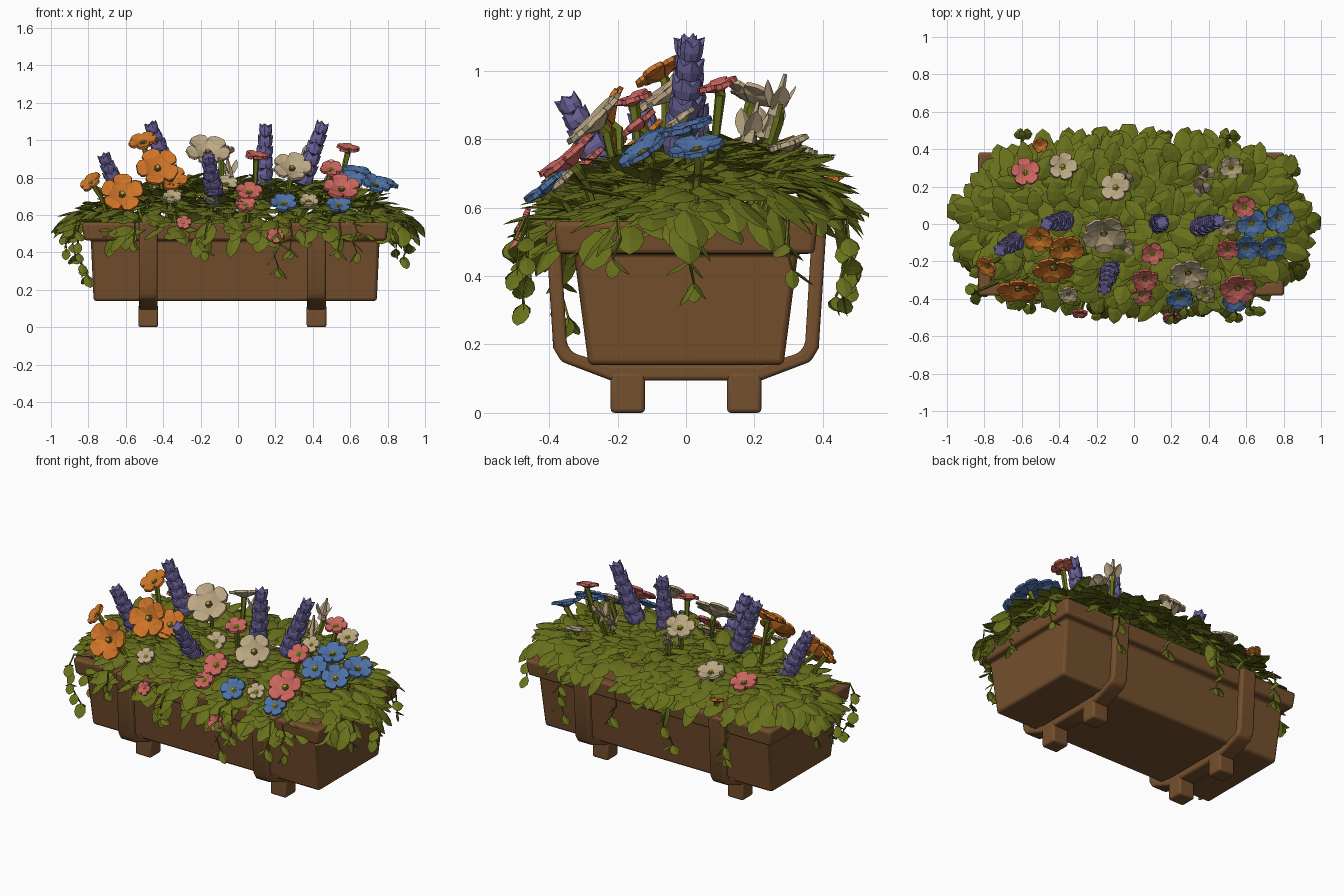
import bpy, bmesh, math, random
from mathutils import Vector, Matrix

if "Cube" in bpy.data.objects:
    bpy.data.objects.remove(bpy.data.objects["Cube"])
random.seed(7)
R = random.uniform
V = Vector
CX = -0.015

def mat(name, c):
    m = bpy.data.materials.new(name)
    m.diffuse_color = (*c, 1)
    m.use_nodes = True
    m.node_tree.nodes["Principled BSDF"].inputs["Base Color"].default_value = m.diffuse_color
    return m

M = {
    'brown': mat('brown wood', (0.178, 0.080, 0.026)),
    'green': mat('leaf green', (0.138, 0.162, 0.011)),
    'orange': mat('orange petal', (0.62, 0.175, 0.02)),
    'purple': mat('purple petal', (0.145, 0.12, 0.31)),
    'cream': mat('cream petal', (0.50, 0.39, 0.23)),
    'pink': mat('pink petal', (0.59, 0.13, 0.11)),
    'blue': mat('blue petal', (0.075, 0.165, 0.38)),
    'yellow': mat('yellow centre', (0.50, 0.27, 0.06)),
}

def finish(bm, name, col, bevel=0, solid=0, recalc=True):
    if recalc:
        bmesh.ops.recalc_face_normals(bm, faces=bm.faces)
    me = bpy.data.meshes.new(name)
    bm.to_mesh(me)
    bm.free()
    ob = bpy.data.objects.new(name, me)
    bpy.context.collection.objects.link(ob)
    me.materials.append(M[col])
    if solid:
        s = ob.modifiers.new('solid', 'SOLIDIFY')
        s.thickness, s.offset = solid, 0
    if bevel:
        b = ob.modifiers.new('bevel', 'BEVEL')
        b.width, b.segments = bevel, 3
        bpy.ops.object.select_all(action='DESELECT')
        ob.select_set(True)
        bpy.context.view_layer.objects.active = ob
        bpy.ops.object.shade_smooth_by_angle(angle=math.radians(60))
    return ob

def loft(bm, rings):
    vs = [[bm.verts.new(p) for p in r] for r in rings]
    n = len(vs[0])
    for a, b in zip(vs, vs[1:]):
        for i in range(n):
            bm.faces.new((a[i], a[(i + 1) % n], b[(i + 1) % n], b[i]))
    bm.faces.new(vs[0][::-1])
    bm.faces.new(vs[-1])

def tube(bm, pts, r0, r1, n=5):
    rings = []
    for i, p in enumerate(pts):
        d = pts[min(i + 1, len(pts) - 1)] - pts[max(i - 1, 0)]
        q = d.to_track_quat('Z', 'Y')
        r = r0 + (r1 - r0) * i / (len(pts) - 1)
        rings.append([p + q @ V((r * math.cos(k * math.tau / n), r * math.sin(k * math.tau / n), 0)) for k in range(n)])
    loft(bm, rings)

# planter: tapered trough with a projecting hollow rim, filled with soil
bm = bmesh.new()
prof = [(.757, .285, .14), (.772, .328, .47), (.808, .375, .462), (.82, .385, .56), (.755, .32, .56), (.75, .315, .52)]
loft(bm, [[(CX + sx * x, sy * y, z) for sx, sy in ((1, 1), (-1, 1), (-1, -1), (1, -1))] for x, y, z in prof])
finish(bm, 'planter_box', 'brown', .016)

# two U-shaped cradle straps with feet
outer = [(.412, .565), (.388, .19), (.365, .15), (.22, .095)]
inner = [(.37, .565), (.348, .20), (.33, .175), (.22, .14)]
for side, name in ((-1, 'left'), (1, 'right')):
    x = CX - .015 + side * .45
    bm = bmesh.new()
    path = list(zip(outer, inner))
    path = path + [((-o[0], o[1]), (-i[0], i[1])) for o, i in path[::-1]]
    loft(bm, [[(x - .05, *o), (x + .05, *o), (x + .05, *i), (x - .05, *i)] for o, i in path])
    finish(bm, name + '_cradle_strap', 'brown', .012)
    for sy, end in ((-1, 'front'), (1, 'back')):
        bm = bmesh.new()
        bmesh.ops.create_cube(bm, size=1, matrix=Matrix.Translation((x, sy * .17, .06)) @ Matrix.Diagonal((.105, .1, .12, 1)))
        finish(bm, f'{name}_{end}_foot', 'brown', .012)

# folded, arching pointed leaf
def leaf(bm, p, d, L, W, curl=.25):
    d = d.normalized()
    s = d.cross(V((0, 0, 1)))
    s = s.normalized() if s.length > .05 else V((1, 0, 0))
    n = s.cross(d)
    rows = []
    for t, w in ((0, .15), (.25, .85), (.55, 1), (.82, .65), (1, 0)):
        c = p + d * L * t - n * curl * L * t * t
        off = s * W * .5 * w
        dip = n * W * .14 * w
        rows.append([bm.verts.new(c - off - dip), bm.verts.new(c), bm.verts.new(c + off - dip)] if w else [bm.verts.new(c)])
    for a, b in zip(rows, rows[1:]):
        if len(b) == 3:
            bm.faces.new((a[0], a[1], b[1], b[0]))
            bm.faces.new((a[1], a[2], b[2], b[1]))
        else:
            bm.faces.new((a[0], a[1], b[0]))
            bm.faces.new((a[1], a[2], b[0]))

# foliage mound: shingled leaves over a dome, arching past the rim
A, B = .93, .46
def dome(ang, r):
    k = (abs(math.cos(ang)) ** 2.5 + abs(math.sin(ang)) ** 2.5) ** (-1 / 2.5)
    k *= 1 + .045 * math.sin(11 * ang + 1)
    x, y = A * k * r * math.cos(ang), B * k * r * math.sin(ang)
    return V((x, y, .59 + .17 * (1 - r ** 3) + .13 * y))

bm = bmesh.new()
for layer, count in ((0, 440), (1, 240)):
    for i in range(count):
        r = math.sqrt((i + .5) / count)
        ang = i * 2.39996 + R(-.1, .1)
        p = dome(ang, r)
        out = V((p.x / A ** 2, p.y / B ** 2, 0)).normalized()
        out.rotate(Matrix.Rotation(R(-.9, .9) * (1.4 - r * .6), 3, 'Z'))
        pitch = .45 - .75 * r ** 4 + R(-.3, .3) - layer * .2
        # some edge leaves of the bushier clumps droop further
        if r > .9 and math.sin(11 * ang + 1) > .2:
            pitch -= R(0, .6)
        d = out * math.cos(pitch) + V((0, 0, math.sin(pitch)))
        p -= V((0, 0, layer * .07 * (1 - r * .7) + R(0, .03)))
        leaf(bm, p - out * .04, d, R(.12, .165), R(.08, .11), R(.2, .45))
# taller leaves poking up
for i in range(50):
    p = dome(R(0, math.tau), math.sqrt(R(0, .6)))
    a = R(0, math.tau)
    leaf(bm, p, V((math.cos(a), math.sin(a), R(.5, 1.1))), R(.11, .15), R(.07, .09), .4)
for v in bm.verts:
    v.co.x = max(-1, min(1, v.co.x))
    v.co.y = max(-.535, min(.535, v.co.y))
finish(bm, 'foliage_mound', 'green', recalc=False)

# trailing vines: x, y, lowest z
vines = [(-.84, -.36, .28), (-.55, -.45, .46), (-.16, -.46, .41), (.21, -.47, .32), (.28, -.46, .42), (.54, -.46, .42),
         (.62, -.46, .40), (.88, .02, .38), (.9, -.2, .45), (-.9, .05, .42), (-.86, -.2, .32), (-.6, .46, .38),
         (-.2, .47, .34), (.15, .46, .42), (.5, .47, .34), (.84, .3, .42)]
bm = bmesh.new()
for x, y, z1 in vines:
    o = V((x, y, 0)) if abs(x) > .8 else V((0, y, 0))
    o.normalize()
    top = V((x, y, .57))
    pts = [top - o * .12, top]
    n = max(2, int((.57 - z1) / .055))
    for k in range(1, n + 1):
        pts.append(V((x, y, .57 - (.57 - z1) * k / n)) + o * .02 * math.sin(k) + V((R(-.02, .02), R(-.02, .02), 0)))
    tube(bm, pts, .007, .004, 4)
    s = o.cross(V((0, 0, 1)))
    for k, p in enumerate(pts[2:]):
        for sg in (-1, 1):
            if sg == (-1) ** k or R(0, 1) < .5:
                leaf(bm, p, s * sg * R(.6, 1.1) + o * R(0, .4) + V((0, 0, -R(.3, .9))), R(.06, .085), R(.045, .065), .2)
    leaf(bm, pts[-1], V((o.x * .3, o.y * .3, -1)), .06, .045, .1)
finish(bm, 'trailing_vines', 'green', recalc=False)

# blossoms: x, y, z, radius, then facing (x, y, z)
F, T, U = (0, -.85, .5), (.05, -.6, .75), (.1, -.3, .95)
flowers = {
    'orange': [(-.62, -.36, .72, .11, F), (-.43, -.25, .86, .11, F), (-.79, -.23, .78, .06, (-.5, -.5, .6)),
               (-.51, -.08, 1.0, .075, (-.2, -.5, .8)), (-.36, -.14, .80, .09, T), (-.5, .42, .68, .04, U)],
    'cream': [(-.16, -.06, .95, .115, T), (.29, -.27, .86, .1, (.1, -.7, .7)), (-.35, -.38, .70, .05, T), (-.38, .31, .78, .075, (0, .3, 1)),
              (-.1, .2, .93, .08, (-.2, .3, .8)), (.52, .3, .79, .06, U), (.38, -.37, .68, .05, T), (-.06, -.13, .77, .06, T), (.5, -.02, .86, .05, T)],
    'pink': [(.1, -.16, .92, .06, U), (.06, -.3, .73, .07, T), (.04, -.38, .66, .055, T), (.555, -.35, .75, .095, T),
             (.59, .09, .96, .06, U), (.5, -.14, .85, .06, T), (-.58, .28, .76, .075, (0, .3, 1)),
             (.2, -.5, .49, .045, F), (-.29, -.48, .56, .04, F)],
    'blue': [(.63, 0, .84, .08, U), (.78, .03, .78, .08, (.3, -.2, .9)), (.6, -.13, .79, .075, T), (.74, -.13, .77, .075, (.3, -.5, .8)),
             (.245, -.4, .67, .07, T), (.54, -.42, .66, .065, T)],
}
stems, cores = bmesh.new(), bmesh.new()

def stem(p, back):
    root = V((p.x * .85, p.y * .7, .52))
    q = p + back
    tube(stems, [root, root.lerp(q, .6) + V((0, 0, .03)), q, p + back * .15], .009, .02)

def blossom(bm, p, r, nrm):
    q = V(nrm).normalized().to_track_quat('Z', 'Y')
    spin = R(0, 1.2)
    def P(deg, rad, z):
        a = math.radians(deg) + spin
        return bm.verts.new(p + q @ V((rad * math.cos(a), rad * math.sin(a), z)) * r)
    for k in range(5):
        c = 72 * k
        lift = R(-.08, .08)
        core, mid = P(c, 0, -.35), P(c, .55, -.1)
        tip = P(c, 1.02, .02 + lift)
        for s in (-1, 1):
            v = [core, P(c + s * 36, .58, -.12), P(c + s * 35, .78, lift * .5), P(c + s * 28, .95, lift), P(c + s * 13, 1.04, lift), tip]
            for a, b in zip(v[1:], v[2:]):
                bm.faces.new((mid, a, b) if s < 0 else (mid, b, a))
            bm.faces.new((core, v[1], mid) if s < 0 else (core, mid, v[1]))
    m = Matrix.Translation(p + q @ V((0, 0, -.14 * r))) @ q.to_matrix().to_4x4()
    bmesh.ops.create_cone(cores, segments=6, radius1=.2 * r, radius2=.1 * r, depth=.22 * r, cap_ends=True, matrix=m)
    stem(p, q @ V((0, 0, -.55 * r)))

for col, items in flowers.items():
    bm = bmesh.new()
    for x, y, z, r, nrm in items:
        blossom(bm, V((x, y, z)), r, nrm)
    finish(bm, col + '_blossoms', col, solid=.014, recalc=False)

# closed cream buds
bm = bmesh.new()
for x, y, z in ((.38, .27, .91), (.36, .19, .83), (-.05, .24, .84)):
    p, t = V((x, y, z)), V((R(-.02, .02), .02, .08))
    tube(bm, [p - t * .5, p, p + t * .4, p + t], .024, .006, 5)
    for k in range(3):
        leaf(bm, p - t * .4, t + V((.04 * math.cos(k * 2.1), .04 * math.sin(k * 2.1), 0)), .1, .06, .05)
    stem(p, V((0, 0, -.06)))
finish(bm, 'cream_buds', 'cream', recalc=False)

# purple flower spikes: stacked tiers of upward-pointing petals
spikes = [((-.61, -.08, .66), (-.72, -.14, .92)), ((-.12, -.22, .67), (-.16, -.35, .92)), ((-.36, .02, .80), (-.47, 0, 1.09)),
          ((.13, 0, .73), (.15, .01, 1.08)), ((.34, -.02, .76), (.455, .02, 1.09))]
bm = bmesh.new()
for a, b in spikes:
    a, b = V(a), V(b)
    q = (b - a).to_track_quat('Z', 'Y')
    L, n, tiers = (b - a).length, 10, 6
    for t in range(tiers):
        f = t / tiers
        rad = .054 * (1 - .45 * f ** 1.5)
        def ring(k, h, jag):
            out = []
            for i in range(n):
                an = i * math.tau / n + t * .5
                j = i % 2
                rr = k * rad * (1 - jag * .1 * j)
                out.append(a + q @ V((rr * math.cos(an), rr * math.sin(an), L * (f + (h - jag * .4 * j) / tiers))))
            return out
        loft(bm, [ring(.85, 0, 0), ring(1, .5, .2), ring(1.02, 1.15, 1), ring(.6, .95, 0)])
    stem(a, V((0, 0, -.04)))
finish(bm, 'purple_flower_spikes', 'purple')
finish(stems, 'flower_stems', 'green')
finish(cores, 'flower_centres', 'yellow')
